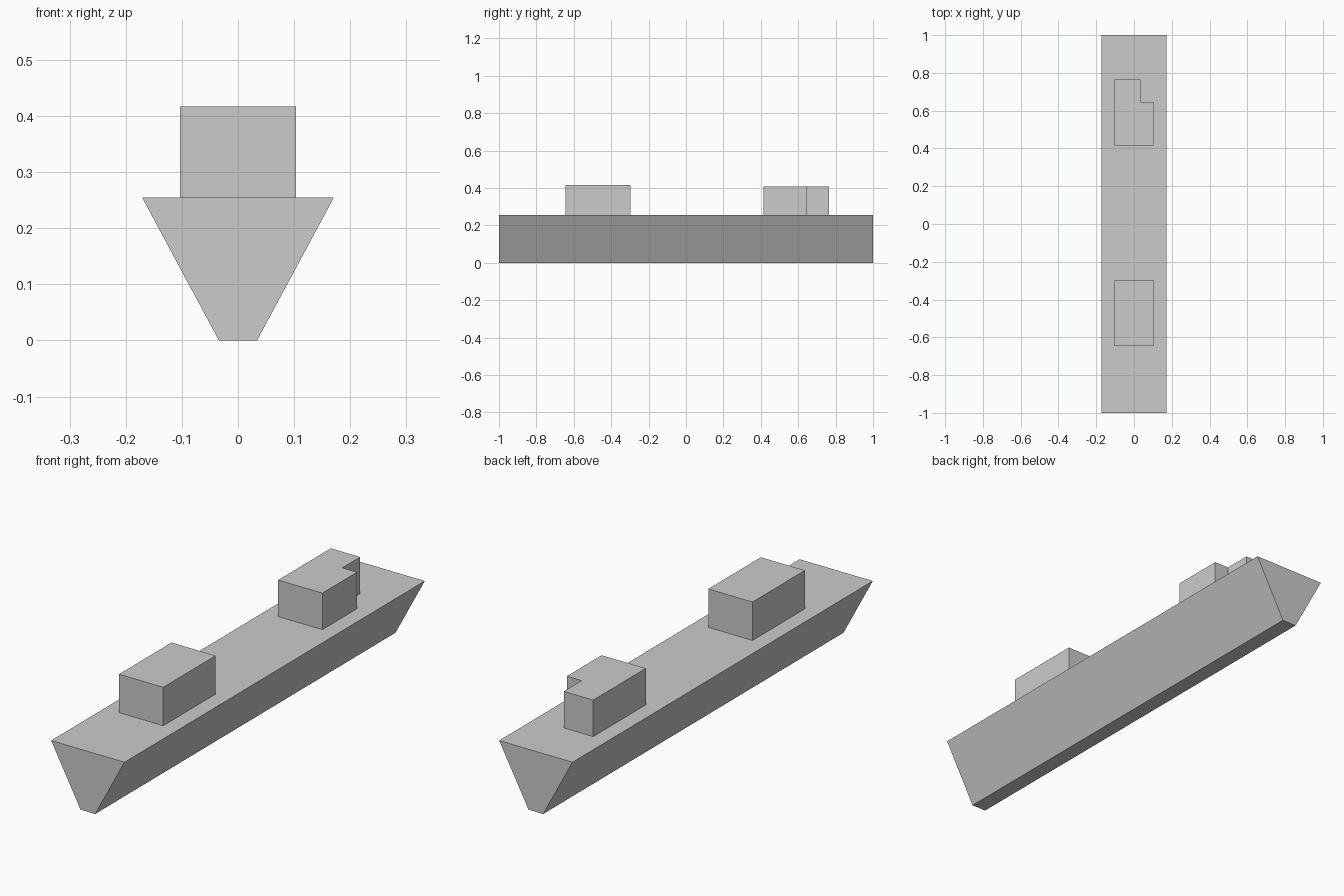
import bpy
import bmesh
from mathutils import Vector

if "Cube" in bpy.data.objects:
    bpy.data.objects.remove(bpy.data.objects["Cube"])


def prism(name, profile, sweep):
    """Extrude a closed 3D outline along a vector into a solid."""
    bm = bmesh.new()
    face = bm.faces.new([bm.verts.new(p) for p in profile])
    ext = bmesh.ops.extrude_face_region(bm, geom=[face], use_keep_orig=True)
    moved = [v for v in ext["geom"] if isinstance(v, bmesh.types.BMVert)]
    bmesh.ops.translate(bm, verts=moved, vec=Vector(sweep))
    bmesh.ops.recalc_face_normals(bm, faces=bm.faces)
    mesh = bpy.data.meshes.new(name)
    bm.to_mesh(mesh)
    bm.free()
    obj = bpy.data.objects.new(name, mesh)
    bpy.context.collection.objects.link(obj)
    return obj


DECK = 0.255      # deck height
CABIN = 0.103     # cabin half width

# Hull: trapezoid section swept along the length
section = [(-0.034, 0), (0.034, 0), (0.171, DECK), (-0.171, DECK)]
prism("hull", [(x, -1, z) for x, z in section], (0, 2, 0))

# Front cabin: plain box on the deck
front = [(-CABIN, -0.645), (CABIN, -0.645), (CABIN, -0.296), (-CABIN, -0.296)]
prism("front_cabin", [(x, y, DECK) for x, y in front], (0, 0, 0.162))

# Rear cabin: slightly lower, with a notched back right corner
rear = [(-CABIN, 0.415), (CABIN, 0.415), (CABIN, 0.646),
        (0.034, 0.646), (0.034, 0.765), (-CABIN, 0.765)]
prism("rear_cabin", [(x, y, DECK) for x, y in rear], (0, 0, 0.154))
